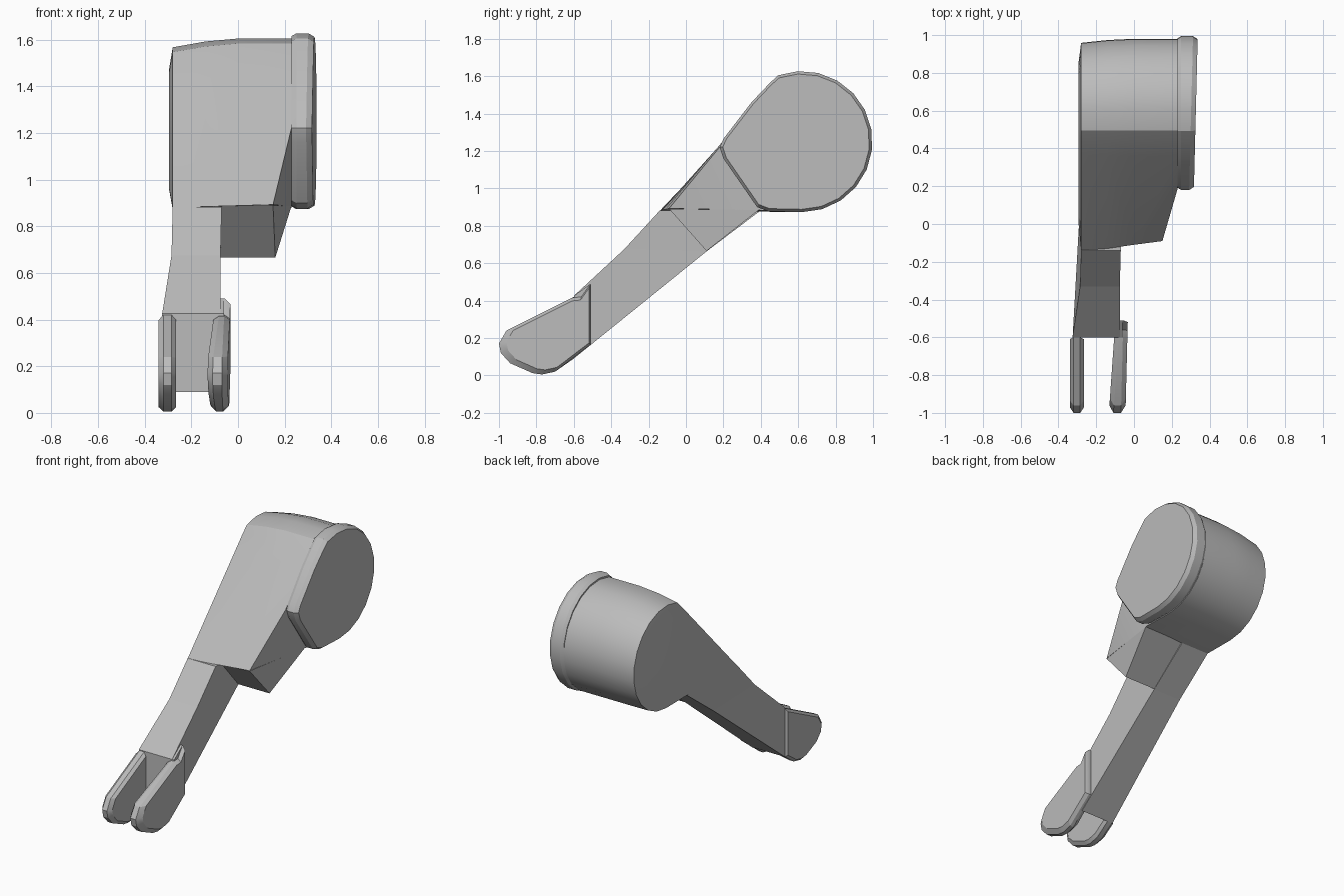
import bpy, bmesh, math
from mathutils import Vector

if "Cube" in bpy.data.objects:
    bpy.data.objects.remove(bpy.data.objects["Cube"], do_unlink=True)

GREY = (0.5, 0.5, 0.5, 1)
grey = bpy.data.materials.new("plain grey")
grey.use_nodes = True
grey.diffuse_color = GREY
grey.node_tree.nodes["Principled BSDF"].inputs["Base Color"].default_value = GREY


def scaled(profile, centre, factor):
    """Scale a (y, z) profile about a point."""
    return [tuple(c + (p - c) * factor for p, c in zip(pt, centre)) for pt in profile]


def loft(name, sections, cut=None, lean=None):
    """Join (x, profile) sections of equal point count into a closed solid."""
    bm = bmesh.new()
    rings = [[bm.verts.new((x, y, z)) for y, z in prof] for x, prof in sections]
    count = len(rings[0])
    for a, b in zip(rings, rings[1:]):
        for i in range(count):
            j = (i + 1) % count
            bm.faces.new((a[i], a[j], b[j], b[i]))
    bm.faces.new(rings[0])
    bm.faces.new(rings[-1])
    if lean:
        for v in bm.verts:
            v.co.x += lean(v.co)
    if cut:
        point, normal = cut
        geom = bm.verts[:] + bm.edges[:] + bm.faces[:]
        res = bmesh.ops.bisect_plane(bm, geom=geom, plane_co=point, plane_no=normal,
                                     dist=1e-5, clear_outer=True)
        edges = [e for e in res["geom_cut"] if isinstance(e, bmesh.types.BMEdge)]
        bmesh.ops.holes_fill(bm, edges=[e for e in edges if e.is_boundary])
    bmesh.ops.recalc_face_normals(bm, faces=bm.faces)
    return finish(name, bm)


def finish(name, bm):
    mesh = bpy.data.meshes.new(name)
    bm.to_mesh(mesh)
    bm.free()
    obj = bpy.data.objects.new(name, mesh)
    bpy.context.collection.objects.link(obj)
    mesh.materials.append(grey)
    bpy.ops.object.select_all(action="DESELECT")
    obj.select_set(True)
    bpy.context.view_layer.objects.active = obj
    bpy.ops.object.shade_smooth_by_angle(angle=math.radians(25))
    return obj


# Teardrop outline: round at the back, straight edge toward the arm
arc = [(0.62 + 0.377 * math.cos(a), 1.25 + 0.377 * math.sin(a))
       for a in (math.radians(-90 + 200 * i / 12) for i in range(13))]
shoulder = arc + [(0.44, 1.555), (0.35, 1.46)]
cap_outline = shoulder + [(0.2, 1.265), (0.18, 1.22), (0.2, 1.16), (0.38, 0.9), (0.44, 0.877)]

# Side cap
mid = (0.6, 1.25)
loft("side_cap",
     [(0.23, scaled(cap_outline, mid, 0.97)), (0.25, cap_outline),
      (0.305, cap_outline), (0.33, scaled(cap_outline, mid, 0.96))],
     lean=lambda co: 0.025 * (co.y - 0.7) if co.x > 0.3 else 0)

# Slanted plane trimming the body and the wedge beside the cap
p, q, r = Vector((0.23, 0.18, 1.23)), Vector((0.23, 0.4, 0.88)), Vector((0.15, -0.09, 0.89))
normal = (q - p).cross(r - p).normalized()
if normal.x < 0:
    normal = -normal
slant = (p, normal)


# Drum body, narrowing slightly away from the cap
def body_section(factor, centre, tip):
    return scaled(shoulder, centre, factor) + [tip]


end = body_section(0.92, (0.55, 0.88), (-0.14, 0.88))
loft("drum_body",
     [(-0.295, scaled(end, (0.5, 1.2), 0.75)),
      (-0.28, end),
      (-0.14, body_section(0.95, (0.58, 0.93), (-0.13, 0.884))),
      (0, body_section(0.965, (0.6, 1), (-0.11, 0.888))),
      (0.23, body_section(0.965, (0.6, 1), (-0.08, 0.895)))],
     cut=slant)

# Wedge under the body
wedge = [(-0.09, 0.89), (0.11, 0.665), (0.39, 0.885)]
loft("under_wedge", [(-0.1, wedge), (0.23, wedge)], cut=slant)


# Arm: bands from the body down to the fork
def arm_piece(name, stations):
    bm = bmesh.new()
    rings = []
    for top, bottom, x0, x1 in stations:
        rings.append([bm.verts.new((x, *yz)) for x, yz in
                      ((x0, top), (x1, top), (x1, bottom), (x0, bottom))])
    for a, b in zip(rings, rings[1:]):
        for i in range(4):
            j = (i + 1) % 4
            bm.faces.new((a[i], a[j], b[j], b[i]))
    bm.faces.new(rings[0])
    bm.faces.new(rings[-1])
    bmesh.ops.recalc_face_normals(bm, faces=bm.faces)
    return finish(name, bm)


elbow = ((-0.33, 0.675), (0.11, 0.663), -0.285, -0.075)
arm_piece("upper_arm", [((-0.14, 0.882), (0.39, 0.875), -0.28, -0.07), elbow])
arm_piece("forearm", [elbow, ((-0.6, 0.425), (-0.6, 0.09), -0.325, -0.075)])

# Fork prongs
prong = [(-0.96, 0.24), (-1, 0.17), (-0.99, 0.12), (-0.94, 0.065),
         (-0.82, 0.012), (-0.77, 0.005), (-0.7, 0.02)]
right_prong = prong + [(-0.6, 0.09), (-0.6, 0.42)]
left_prong = prong + [(-0.51, 0.165), (-0.51, 0.49), (-0.56, 0.42), (-0.61, 0.415)]


def bevelled(outline, x0, x1, centre, edge):
    slim = scaled(outline, centre, 0.9)
    return [(x0, slim), (x0 + edge, outline), (x1 - edge, outline), (x1, slim)]


loft("right_prong", bevelled(right_prong, -0.34, -0.265, (-0.7, 0.2), 0.02))
loft("left_prong", bevelled(left_prong, -0.105, -0.035, (-0.6, 0.25), 0.024),
     lean=lambda co: (0.07 if co.x < -0.07 else 0.025) * (co.y + 0.6))

# Shallow step where the left prong meets the arm
step = [(-0.51, 0.49), (-0.51, 0.18), (-0.6, 0.11), (-0.6, 0.425)]
loft("prong_root", [(-0.155, step), (-0.06, step)])
